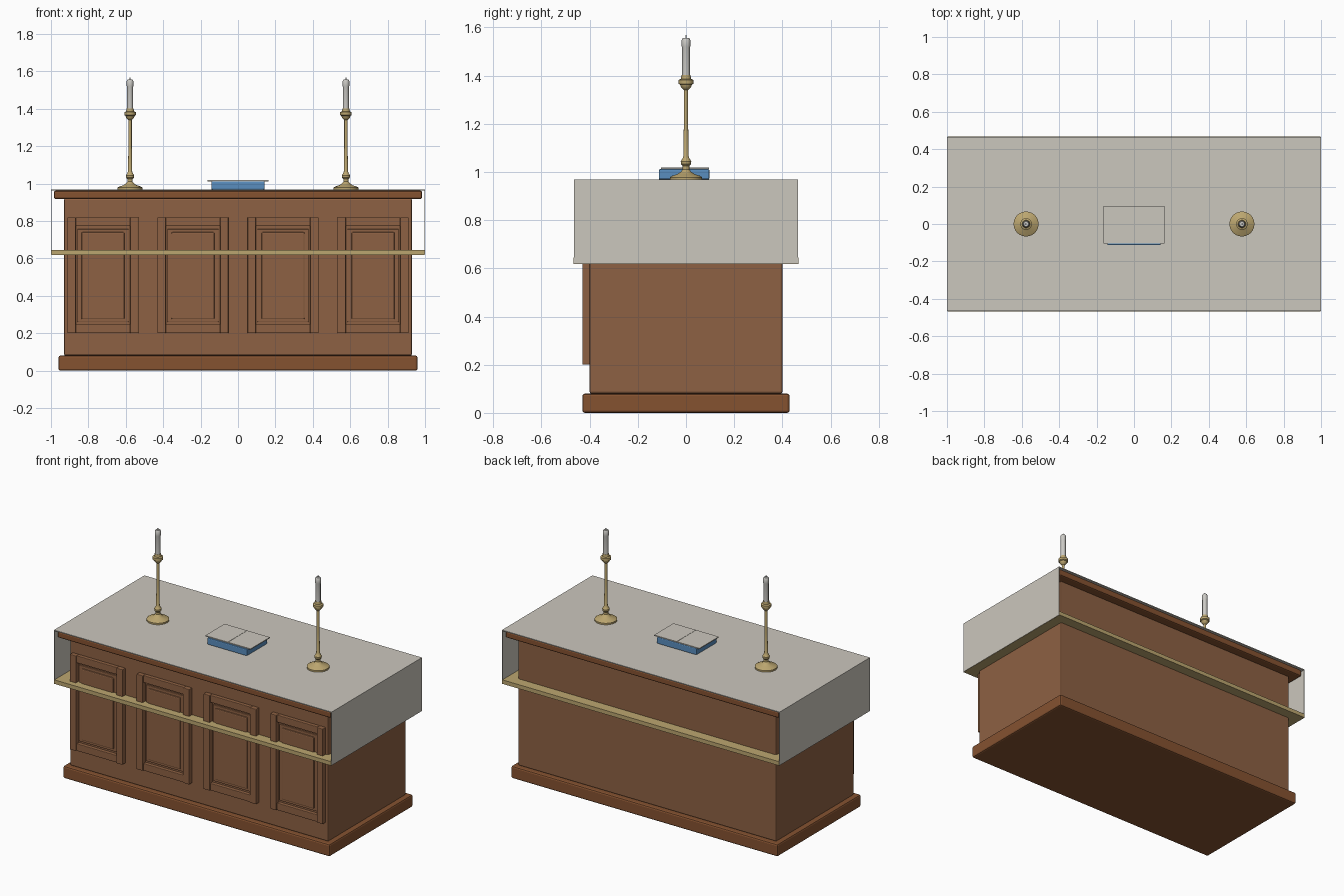
import bpy, math

cube = bpy.data.objects.get("Cube")
if cube:
    bpy.data.objects.remove(cube, do_unlink=True)


def material(name, rgb):
    m = bpy.data.materials.new(name)
    m.use_nodes = True
    m.diffuse_color = (*rgb, 1)
    m.node_tree.nodes["Principled BSDF"].inputs["Base Color"].default_value = (*rgb, 1)
    return m


WOOD = material("warm wood", (0.27, 0.12, 0.056))
TRIM = material("red brown trim wood", (0.235, 0.085, 0.03))
CLOTH = material("off white cloth", (0.60, 0.57, 0.51))
WAX = material("pale wax", (0.60, 0.59, 0.56))
GOLD = material("brass gold", (0.50, 0.38, 0.16))
BLUE = material("book blue", (0.10, 0.27, 0.52))


def box(name, x, y, z, mat, bevel=0.0):
    """Box from (min, max) ranges, with optional rounded edges."""
    size = [b - a for a, b in (x, y, z)]
    bpy.ops.mesh.primitive_cube_add(size=1, location=[(a + b) / 2 for a, b in (x, y, z)])
    ob = bpy.context.object
    ob.name = name
    ob.scale = size
    bpy.ops.object.transform_apply(location=False, rotation=False, scale=True)
    ob.data.materials.append(mat)
    if bevel:
        mod = ob.modifiers.new("Soft edges", 'BEVEL')
        mod.width = bevel
        mod.segments = 2
    return ob


def lathe(name, profile, x, mat, sides=24):
    """Turned solid from (radius, height) points; both ends are capped."""
    verts, faces = [], []
    for r, z in profile:
        for i in range(sides):
            a = math.tau * i / sides
            verts.append((r * math.cos(a), r * math.sin(a), z))
    for k in range(len(profile) - 1):
        for i in range(sides):
            j = (i + 1) % sides
            a, b = k * sides, (k + 1) * sides
            faces.append((a + i, a + j, b + j, b + i))
    faces.append(tuple(reversed(range(sides))))
    faces.append(tuple(range(len(verts) - sides, len(verts))))
    me = bpy.data.meshes.new(name)
    me.from_pydata(verts, [], faces)
    me.materials.append(mat)
    ob = bpy.data.objects.new(name, me)
    ob.location.x = x
    bpy.context.collection.objects.link(ob)
    bpy.ops.object.select_all(action='DESELECT')
    bpy.context.view_layer.objects.active = ob
    ob.select_set(True)
    bpy.ops.object.shade_smooth_by_angle(angle=math.radians(35))
    return ob


# Wooden table body
box("plinth", (-0.96, 0.96), (-0.43, 0.43), (0, 0.08), TRIM, 0.01)
box("body", (-0.93, 0.93), (-0.40, 0.40), (0.08, 0.92), WOOD, 0.008)
box("top_slab", (-0.985, 0.985), (-0.455, 0.455), (0.918, 0.962), TRIM, 0.01)

# Four framed panels on the front
for n, cx in enumerate((-0.722, -0.241, 0.241, 0.722), 1):
    for side, s in (("right", -1), ("left", 1)):
        xs = sorted((cx + s * 0.145, cx + s * 0.19))
        box(f"panel_{n}_{side}_stile", xs, (-0.43, -0.395), (0.2, 0.82), WOOD, 0.004)
    for part, z in (("bottom", 0.2), ("top", 0.773)):
        box(f"panel_{n}_{part}_rail", (cx - 0.146, cx + 0.146), (-0.423, -0.395),
            (z, z + 0.047), WOOD, 0.004)
    box(f"panel_{n}_field", (cx - 0.137, cx + 0.137), (-0.41, -0.395), (0.26, 0.757), WOOD, 0.004)
    box(f"panel_{n}_raised_centre", (cx - 0.115, cx + 0.115), (-0.417, -0.395),
        (0.275, 0.74), WOOD, 0.006)

# Cloth over the top and both ends, with the gold band beneath
box("cloth_top", (-1, 1), (-0.465, 0.465), (0.962, 0.968), CLOTH)
for side, s in (("right", -1), ("left", 1)):
    box(f"cloth_{side}_drop", sorted((s * 0.996, s)), (-0.465, 0.465), (0.62, 0.963), CLOTH)
box("gold_band", (-0.998, 0.998), (-0.467, 0.467), (0.619, 0.645), GOLD)

# Open book
box("book_cover", (-0.143, 0.143), (-0.113, 0.097), (0.968, 1.012), BLUE, 0.006)
for side, xs in (("right", (-0.163, -0.001)), ("left", (0.001, 0.163))):
    box(f"book_{side}_page", xs, (-0.104, 0.095), (1.012, 1.018), CLOTH)

# Candlesticks with candles
STICK = [(0.067, 0.968), (0.067, 0.978), (0.058, 0.984), (0.036, 0.991), (0.022, 1.0),
         (0.014, 1.01), (0.014, 1.024), (0.021, 1.032), (0.022, 1.044), (0.015, 1.055),
         (0.011, 1.065), (0.009, 1.2), (0.009, 1.34), (0.016, 1.346), (0.022, 1.354),
         (0.024, 1.362), (0.031, 1.366), (0.031, 1.382), (0.021, 1.386), (0.019, 1.402)]
CANDLE = [(0.016, 1.395), (0.016, 1.515), (0.018, 1.522), (0.018, 1.548), (0.013, 1.557)]
WICK = [(0.003, 1.555), (0.002, 1.568)]
for side, x in (("right", -0.577), ("left", 0.577)):
    lathe(f"{side}_candlestick", STICK, x, GOLD)
    lathe(f"{side}_candle", CANDLE, x, WAX, 16)
    lathe(f"{side}_wick", WICK, x, WAX, 8)
